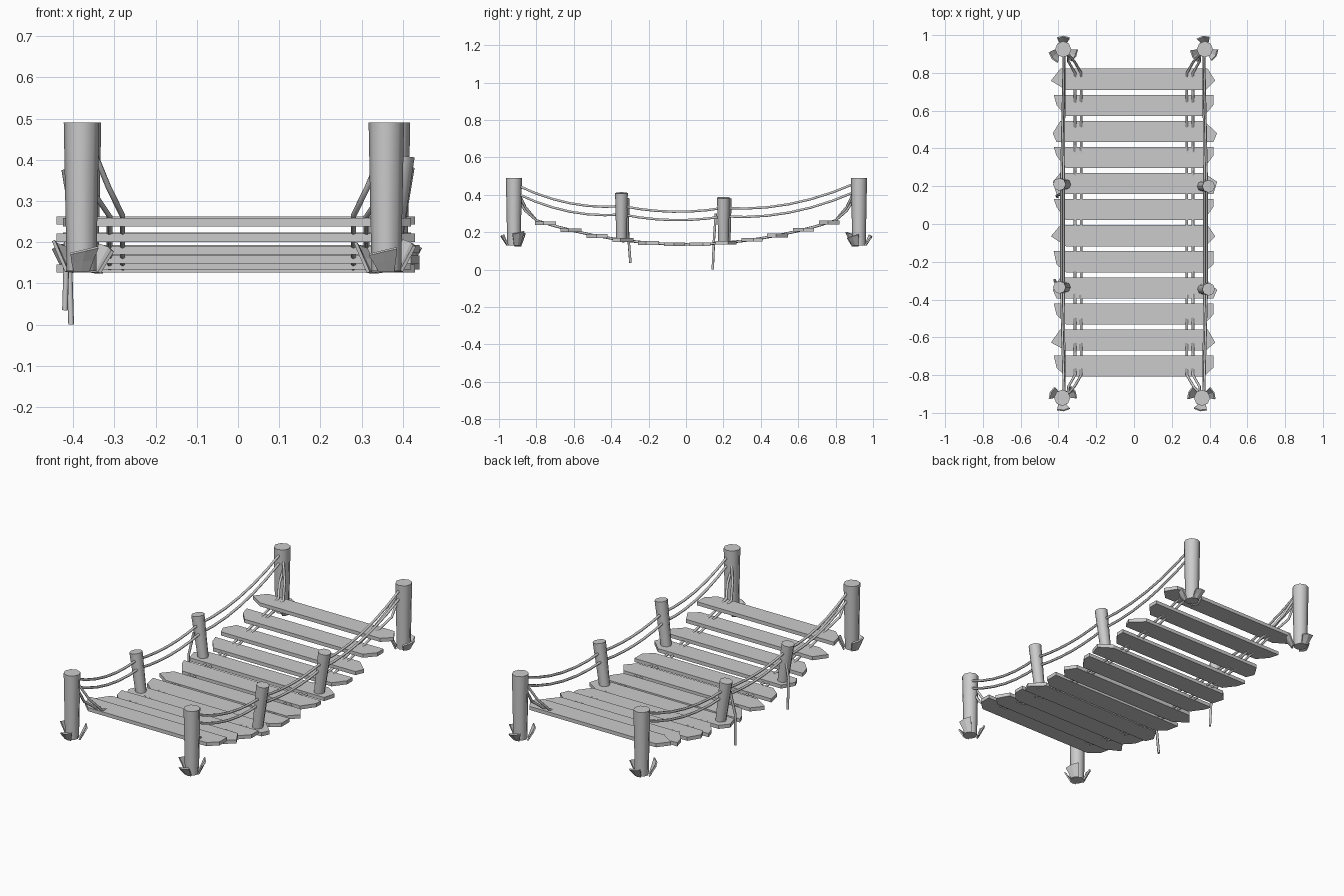
import bpy, bmesh, math, random
from mathutils import Vector

random.seed(4)
if "Cube" in bpy.data.objects:
    bpy.data.objects.remove(bpy.data.objects["Cube"])

grey = bpy.data.materials.new("plain_grey")
grey.use_nodes = True
COLOUR = (0.6, 0.6, 0.6, 1)
grey.diffuse_color = COLOUR
grey.node_tree.nodes["Principled BSDF"].inputs["Base Color"].default_value = COLOUR


def link(name, data):
    ob = bpy.data.objects.new(name, data)
    bpy.context.scene.collection.objects.link(ob)
    data.materials.append(grey)
    return ob


def mesh_object(name, bm, smooth=False):
    bmesh.ops.recalc_face_normals(bm, faces=bm.faces)
    mesh = bpy.data.meshes.new(name)
    bm.to_mesh(mesh)
    bm.free()
    ob = link(name, mesh)
    if smooth:
        bpy.ops.object.select_all(action="DESELECT")
        ob.select_set(True)
        bpy.context.view_layer.objects.active = ob
        bpy.ops.object.shade_smooth_by_angle(angle=math.radians(50))
    return ob


def deck_height(y):
    return 0.135 + 0.2 * y * y


# Planks: rough ends given as x at the back edge, middle and front edge
ENDS = {
    "pointed": ((-0.39, -0.44, -0.36), (0.39, 0.43, 0.38)),
    "slanted": ((-0.425, -0.41, -0.36), (0.42, 0.42, 0.37)),
    "blunt": ((-0.39, -0.43, -0.41), (0.37, 0.44, 0.42)),
}
ORDER = ["slanted", "pointed", "slanted", "blunt", "slanted", "pointed",
         "slanted", "blunt", "slanted", "blunt", "slanted", "pointed"]
WIDTH, THICK = 0.112, 0.02


def plank(index, kind):
    y = -0.752 + index * 0.138
    z = deck_height(y)
    left, right = ENDS[kind]
    half = WIDTH / 2
    mid = half * random.uniform(-0.3, 0.3)
    steps = (half, mid, -half)
    outline = list(zip(left, steps)) + list(zip(right, steps))[::-1]
    bm = bmesh.new()
    low = [bm.verts.new((px, y + py, z - THICK / 2)) for px, py in outline]
    face = bm.faces.new(low)
    top = bmesh.ops.extrude_face_region(bm, geom=[face])["geom"]
    bmesh.ops.translate(bm, vec=(0, 0, THICK),
                        verts=[v for v in top if isinstance(v, bmesh.types.BMVert)])
    mesh_object(f"plank_{index + 1}", bm)


for i, kind in enumerate(ORDER):
    plank(i, kind)


# Posts: eight-sided logs running between two points
def post(name, base, tip, r_base, r_tip):
    base, tip = Vector(base), Vector(tip)
    axis = tip - base
    bm = bmesh.new()
    bmesh.ops.create_cone(bm, cap_ends=True, segments=8, radius1=r_base,
                          radius2=r_tip, depth=axis.length)
    turn = Vector((0, 0, 1)).rotation_difference(axis).to_matrix()
    bmesh.ops.rotate(bm, matrix=turn, verts=bm.verts)
    bmesh.ops.translate(bm, vec=(base + tip) / 2, verts=bm.verts)
    mesh_object(name, bm, smooth=True)


# Splinters: curled bark strips that flare out round a post foot
def splinter(name, centre, angle):
    bm = bmesh.new()
    rows = []
    lean = random.uniform(-0.2, 0.2)
    tall = random.uniform(0.045, 0.07)
    for t in (0, 0.5, 1):
        ring = []
        for s in (-1, 0, 1):
            a = angle + s * 0.5 + lean * t
            r = 0.04 + 0.032 * t
            ring.append(bm.verts.new((centre[0] + r * math.cos(a),
                                      centre[1] + r * math.sin(a),
                                      0.128 + tall * t + 0.008 * s * t)))
        rows.append(ring)
    for lower, upper in zip(rows, rows[1:]):
        for j in range(2):
            bm.faces.new((lower[j], lower[j + 1], upper[j + 1], upper[j]))
    ob = mesh_object(name, bm)
    ob.modifiers.new("thickness", "SOLIDIFY").thickness = 0.008


CORNERS = {
    "front_left": (0.36, -0.92), "front_right": (-0.38, -0.92),
    "back_left": (0.375, 0.925), "back_right": (-0.375, 0.925),
}
for place, (x, y) in CORNERS.items():
    post(f"{place}_post", (x, y, 0.13), (x, y, 0.49), 0.036, 0.043)
    outward = math.copysign(math.pi / 2, y)
    for n in range(3):
        splinter(f"{place}_splinter_{n + 1}", (x, y), outward + n * math.tau / 3)

MIDDLES = {"front_left": (1, -0.345, 0.41), "front_right": (-1, -0.335, 0.38),
           "back_left": (1, 0.2, 0.385), "back_right": (-1, 0.21, 0.38)}
for place, (side, y, top) in MIDDLES.items():
    post(f"{place}_middle_post", (side * 0.362, y, 0.15),
         (side * 0.395, y, top), 0.028, 0.034)


# Ropes
def rope(name, points, radius=0.007):
    curve = bpy.data.curves.new(name, "CURVE")
    curve.dimensions = "3D"
    curve.bevel_depth = radius
    curve.bevel_resolution = 1
    curve.use_fill_caps = True
    line = curve.splines.new("POLY")
    line.points.add(len(points) - 1)
    for p, co in zip(line.points, points):
        p.co = (*co, 1)
    link(name, curve)


def sagging(stops, drops, steps=6):
    path = [Vector(stops[0])]
    for a, b, drop in zip(stops, stops[1:], drops):
        for k in range(1, steps + 1):
            t = k / steps
            p = Vector(a).lerp(Vector(b), t)
            p.z -= 4 * drop * t * (1 - t)
            path.append(p)
    return path


for label, side in (("left", 1), ("right", -1)):
    # Two handrail ropes strung past the posts
    for level, ends, mids, x in (("upper", 0.45, 0.34, 0.385),
                                 ("lower", 0.405, 0.295, 0.372)):
        stops = [(side * 0.37, -0.9, ends), (side * x, -0.34, mids),
                 (side * x, 0.2, mids - 0.01), (side * 0.37, 0.9, ends + 0.01)]
        rope(f"{label}_{level}_handrail", sagging(stops, (0.04, 0.025, 0.045)))
    # Two deck ropes threaded through the planks and tied to the corner posts
    for n, x in enumerate((0.28, 0.312)):
        deck = [(side * x, k * 0.1, deck_height(k * 0.1)) for k in range(-8, 9)]
        tie = [(side * 0.35, 0.9, 0.42 - n * 0.04),
               (side * (x + 0.035), 0.86, 0.335 - n * 0.02)]
        front = [(px, -py, pz) for px, py, pz in tie]
        rope(f"{label}_deck_rope_{n + 1}", front + deck + tie[::-1])

# Loose rope ends hanging from the right side
rope("front_loose_rope", [(-0.385, -0.32, 0.33), (-0.415, -0.31, 0.2), (-0.42, -0.297, 0.035)])
rope("back_loose_rope", [(-0.385, 0.16, 0.3), (-0.41, 0.15, 0.17), (-0.405, 0.143, 0)])
